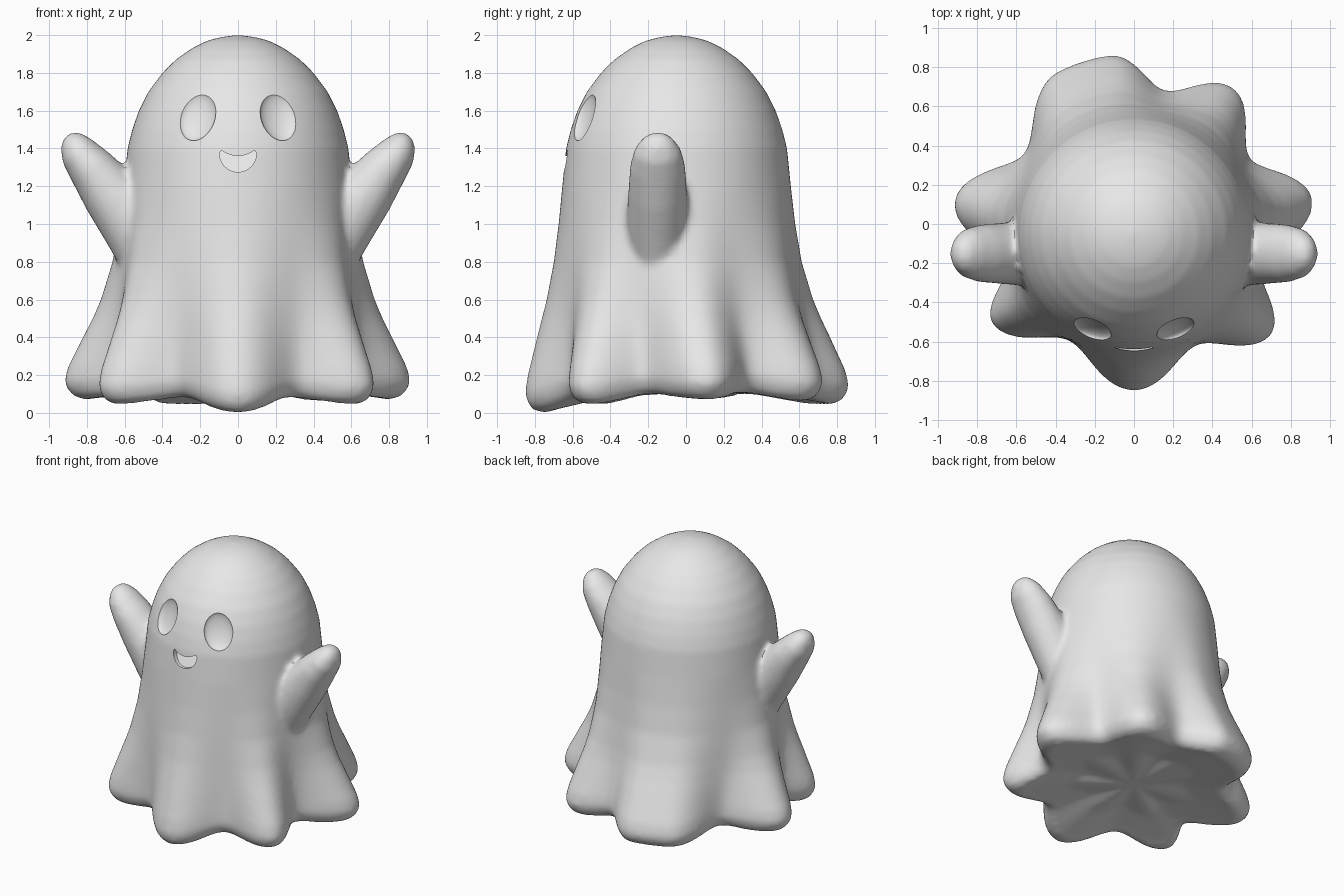
import bpy, bmesh, math
from mathutils import Vector, Euler

if "Cube" in bpy.data.objects:
    bpy.data.objects.remove(bpy.data.objects["Cube"], do_unlink=True)

cloth = bpy.data.materials.new("pale_grey_cloth")
cloth.use_nodes = True
cloth.diffuse_color = (0.8, 0.8, 0.8, 1)
cloth.node_tree.nodes["Principled BSDF"].inputs["Base Color"].default_value = (0.8, 0.8, 0.8, 1)


def make_object(name, bm):
    bmesh.ops.recalc_face_normals(bm, faces=bm.faces)
    mesh = bpy.data.meshes.new(name)
    bm.to_mesh(mesh)
    bm.free()
    mesh.materials.append(cloth)
    obj = bpy.data.objects.new(name, mesh)
    bpy.context.collection.objects.link(obj)
    return obj


def loft(name, rings):
    """Skin a list of closed rings and close both ends."""
    bm = bmesh.new()
    loops = [[bm.verts.new(p) for p in ring] for ring in rings]
    n = len(loops[0])
    for a, b in zip(loops, loops[1:]):
        for i in range(n):
            j = (i + 1) % n
            bm.faces.new((a[i], a[j], b[j], b[i]))
    bm.faces.new(loops[0])
    bm.faces.new(loops[-1])
    return make_object(name, bm)


def lookup(table, x, ease=False):
    """Interpolate the columns of a table sorted by its first column."""
    for a, b in zip(table, table[1:]):
        if a[0] <= x <= b[0]:
            t = (x - a[0]) / (b[0] - a[0])
            if ease:
                t = (1 - math.cos(math.pi * t)) / 2
            return [u + (v - u) * t for u, v in zip(a[1:], b[1:])]


# Hem folds: angle, radius, height of the lower edge
folds = [(8, .92, .08), (30, .68, .12), (54, .86, .07), (77, .7, .11),
         (98, .87, .05), (116, .87, .05), (147, .665, .11), (173, .925, .08),
         (198, .69, .11), (215, .885, .05), (241, .68, .09), (270, .85, 0),
         (297, .695, .09), (321, .9, .05), (341, .69, .11), (368, .92, .08)]
# Dome and skirt: height, round radius, share of the fold shape
profile = [(0, .63, 1), (.12, .63, 1), (.2, .63, .93), (.4, .63, .64),
           (.6, .63, .34), (.8, .625, .14), (1, .615, .05), (1.2, .605, 0),
           (1.4, .585, 0), (1.5, .56, 0), (1.6, .525, 0), (1.7, .475, 0),
           (1.8, .4, 0), (1.87, .33, 0), (1.93, .245, 0), (1.97, .165, 0),
           (1.99, .09, 0), (2, .01, 0)]
# Underside: scale of the hem outline, rise above the lower edge
underside = [(.1, .1), (.5, .08), (.8, .02), (.88, 0), (.95, .015), (.985, .05)]
STEPS = 180


def skirt_ring(height, scale=1, rise=None):
    radius, share = lookup(profile, height)
    ring = []
    for i in range(STEPS):
        deg = 8 + 360 * i / STEPS
        hem, low = lookup(folds, deg, True)
        d = Vector((math.cos(math.radians(deg)), math.sin(math.radians(deg)), 0))
        p = (d * radius + Vector((0, -.05, 0))).lerp(d * hem, share) * scale
        if rise is None:
            p.z = height + low * max(0, 1 - height / .5)
        else:
            p.z = low * min(1, scale) + rise
        ring.append(p)
    return ring


heights = [.1, .14] + [.2 + .05 * i for i in range(33)] + [1.83, 1.87, 1.9, 1.93, 1.95, 1.97, 1.98, 1.99, 2]
body = loft("ghost_body", [skirt_ring(0, s, r) for s, r in underside]
            + [skirt_ring(h) for h in heights])

# Raised arms: centre x, centre z, half thickness, half depth
arm_sections = [(.4, .86, .24, .17), (.55, 1.02, .19, .165), (.68, 1.17, .155, .155),
                (.78, 1.3, .125, .147), (.85, 1.385, .1, .125),
                (.885, 1.44, .068, .085), (.903, 1.468, .03, .04)]


def arm(name, side):
    rings = []
    for x, z, thick, deep in arm_sections:
        ring = []
        for i in range(40):
            a = math.tau * i / 40
            c = thick * math.cos(a)
            ring.append((side * (x + .78 * c), -.15 + deep * math.sin(a), z - .62 * c))
        rings.append(ring)
    return loft(name, rings)


arms = [arm("left_arm", 1), arm("right_arm", -1)]

# Blend body and arms into one soft skin
bpy.ops.object.select_all(action='DESELECT')
for obj in arms + [body]:
    obj.select_set(True)
bpy.context.view_layer.objects.active = body
bpy.ops.object.join()
skin = body.modifiers.new("skin", 'REMESH')
skin.mode = 'VOXEL'
skin.voxel_size = .018
soften = body.modifiers.new("soften", 'SMOOTH')
soften.factor = .5
soften.iterations = 8
for mod in ("skin", "soften"):
    bpy.ops.object.modifier_apply(modifier=mod)


# Eye sockets and smiling mouth
def eye_cutter(side):
    bm = bmesh.new()
    bmesh.ops.create_uvsphere(bm, u_segments=40, v_segments=24, radius=1)
    obj = make_object("eye_cutter", bm)
    obj.scale = (.102, .042, .135)
    obj.location = (side * .215, -.54, 1.57)
    obj.rotation_euler = Euler((math.radians(-17), math.radians(-6 * side), math.radians(24 * side)))
    return obj


def mouth_cutter():
    outline = []
    for i in range(25):
        a = math.pi * (1 + i / 24)
        outline.append((.098 * math.cos(a), 1.375 + .1 * math.sin(a)))
    for i in range(13):
        t = 1 - i / 6
        outline.append((.088 * t, 1.36 + .03 * t * t))
    # The recess is deepest under the upper lip
    return loft("mouth_cutter", [[(x, -.8, z) for x, z in outline],
                                 [(x, -.575 - .5 * (1.38 - z), z) for x, z in outline]])


for cutter in (eye_cutter(1), eye_cutter(-1), mouth_cutter()):
    cutter.hide_render = True
    cut = body.modifiers.new("cut", 'BOOLEAN')
    cut.operation = 'DIFFERENCE'
    cut.solver = 'EXACT'
    cut.object = cutter
    bpy.context.view_layer.update()
    bpy.ops.object.modifier_apply(modifier="cut")
    bpy.data.objects.remove(cutter, do_unlink=True)

bpy.ops.object.shade_smooth_by_angle(angle=math.radians(40))
